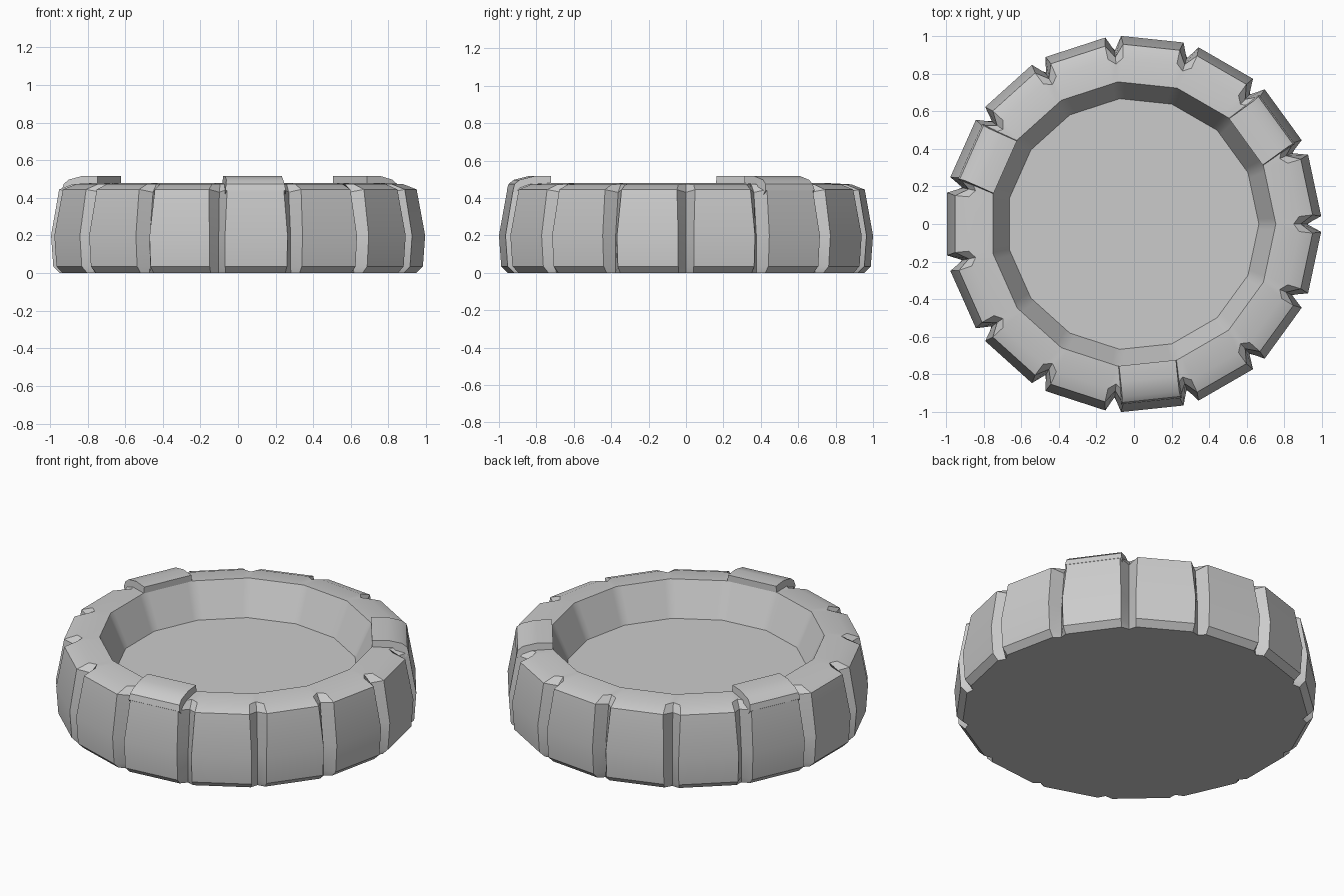
import bpy, bmesh
from math import cos, sin, pi, radians

if "Cube" in bpy.data.objects:
    bpy.data.objects.remove(bpy.data.objects["Cube"])

N = 15
STEP = 2 * pi / N
SHIFT = -0.006

# rows of (block corner radius, corner z, corner half-gap degrees, groove radius, groove z)
# corner radius None = corner lies on the straight chord between grooves
ROWS = [
    (0.955, 0.0, 2.4, 0.93, 0.0),
    (0.99, 0.035, 2.4, 0.925, 0.03),
    (1.002, 0.20, 2.4, 0.925, 0.20),
    (0.957, 0.445, 2.9, 0.892, 0.43),
    (0.885, 0.473, 2.6, 0.855, 0.474),
    (None, 0.48, 2.4, 0.76, 0.48),
    (None, 0.28, 2.4, 0.67, 0.28),
]


def finish(bm, name, angle):
    bmesh.ops.recalc_face_normals(bm, faces=bm.faces)
    me = bpy.data.meshes.new(name)
    bm.to_mesh(me)
    bm.free()
    ob = bpy.data.objects.new(name, me)
    bpy.context.collection.objects.link(ob)
    bpy.ops.object.select_all(action='DESELECT')
    ob.select_set(True)
    bpy.context.view_layer.objects.active = ob
    bpy.ops.object.shade_smooth_by_angle(angle=radians(angle))
    return ob


# grooved basin: stacked rings, three columns per block
bm = bmesh.new()
rings = []
for rc, zc, gap, rg, zg in ROWS:
    g = radians(gap)
    if rc is None:
        rc = rg * cos(STEP / 2) / cos(STEP / 2 - g)
    ring = []
    for k in range(N):
        a = k * STEP
        for ang, r, z in ((a, rg, zg), (a + g, rc, zc), (a + STEP - g, rc, zc)):
            ring.append(bm.verts.new((r * cos(ang) + SHIFT, r * sin(ang), z)))
    rings.append(ring)
for lo, hi in zip(rings, rings[1:]):
    for i in range(3 * N):
        j = (i + 1) % (3 * N)
        bm.faces.new((lo[i], lo[j], hi[j], hi[i]))
bm.faces.new(rings[0])
bm.faces.new(rings[-1])
finish(bm, "grooved_basin", 22)

# raised caps on every fifth block: (distance from centre, z, half width)
CAP = [(0.743, 0.44, 0.158), (0.743, 0.517, 0.152), (0.83, 0.517, 0.152),
       (0.91, 0.497, 0.152), (0.938, 0.475, 0.156), (0.947, 0.44, 0.162),
       (0.93, 0.42, 0.162)]
for n, deg in enumerate((36, 156, 276)):
    a = radians(deg)
    bm = bmesh.new()
    sides = []
    for s in (-1, 1):
        sides.append([bm.verts.new((d * cos(a) - s * w * sin(a) + SHIFT,
                                    d * sin(a) + s * w * cos(a), z))
                      for d, z, w in CAP])
        bm.faces.new(sides[-1])
    for i in range(len(CAP)):
        j = (i + 1) % len(CAP)
        bm.faces.new((sides[0][i], sides[0][j], sides[1][j], sides[1][i]))
    finish(bm, f"raised_cap_{n + 1}", 35)
